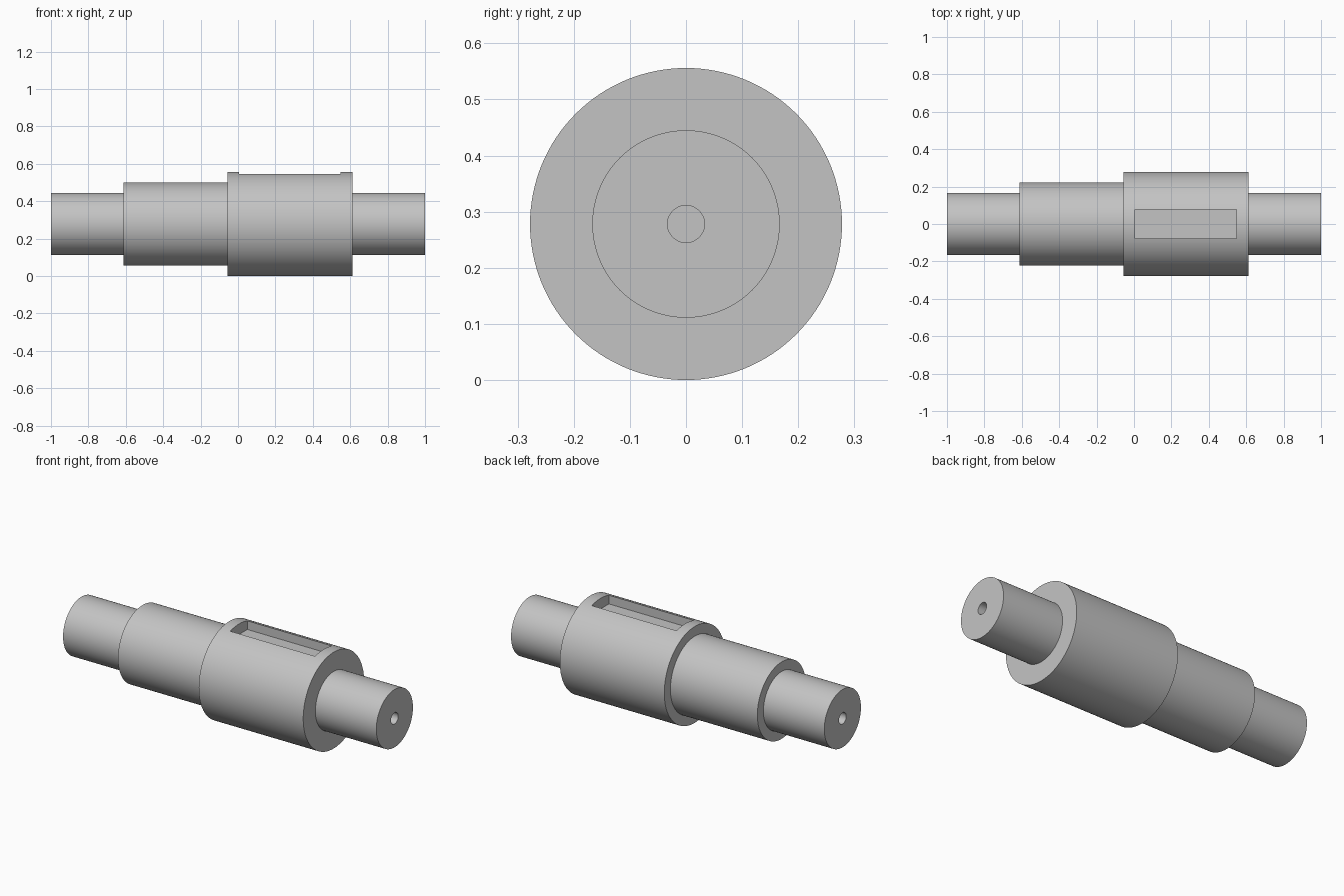
import bpy, bmesh, math
from mathutils import Vector

cube = bpy.data.objects.get("Cube")
if cube:
    bpy.data.objects.remove(cube, do_unlink=True)

AXIS_Z = 0.278
HOLE_R, HOLE_DEPTH = 0.033, 0.11
SEGMENTS = 128

steel = bpy.data.materials.new("grey_steel")
grey = (0.55, 0.55, 0.55, 1)
steel.diffuse_color = grey
steel.use_nodes = True
steel.node_tree.nodes["Principled BSDF"].inputs["Base Color"].default_value = grey


def add_object(name, bm):
    bmesh.ops.recalc_face_normals(bm, faces=bm.faces)
    mesh = bpy.data.meshes.new(name)
    bm.to_mesh(mesh)
    bm.free()
    mesh.materials.append(steel)
    obj = bpy.data.objects.new(name, mesh)
    bpy.context.collection.objects.link(obj)
    return obj


def lathe(name, profile):
    """Turn (x, radius) points around the shaft axis."""
    bm = bmesh.new()
    verts = [bm.verts.new((x, 0, AXIS_Z + r)) for x, r in profile]
    edges = [bm.edges.new(pair) for pair in zip(verts, verts[1:])]
    bmesh.ops.spin(bm, geom=verts + edges, cent=(0, 0, AXIS_Z), axis=(1, 0, 0),
                   angle=math.tau, steps=SEGMENTS, use_duplicate=False)
    bmesh.ops.remove_doubles(bm, verts=bm.verts, dist=0.0001)
    return add_object(name, bm)


def box(name, low, high):
    low, high = Vector(low), Vector(high)
    bm = bmesh.new()
    bmesh.ops.create_cube(bm, size=1)
    bmesh.ops.scale(bm, vec=high - low, verts=bm.verts)
    bmesh.ops.translate(bm, vec=(low + high) / 2, verts=bm.verts)
    return add_object(name, bm)


# Stepped shaft: (start, end, radius) of each section
sections = [(-1, -0.611, 0.167), (-0.611, -0.056, 0.222),
            (-0.056, 0.611, 0.278), (0.611, 1, 0.167)]
profile = [(-1 + HOLE_DEPTH, 0), (-1 + HOLE_DEPTH, HOLE_R), (-1, HOLE_R)]
for start, end, radius in sections:
    profile += [(start, radius), (end, radius)]
profile += [(1, HOLE_R), (1 - HOLE_DEPTH, HOLE_R), (1 - HOLE_DEPTH, 0)]
shaft = lathe("stepped_shaft", profile)

# Keyway slot in the thickest section
cutter = box("keyway_cutter", (0.005, -0.078, 0.495), (0.547, 0.078, 0.7))
cutter.hide_render = True
slot = shaft.modifiers.new("keyway", 'BOOLEAN')
slot.operation = 'DIFFERENCE'
slot.solver = 'EXACT'
slot.object = cutter

bpy.ops.object.select_all(action='DESELECT')
shaft.select_set(True)
bpy.context.view_layer.objects.active = shaft
bpy.ops.object.modifier_apply(modifier=slot.name)
bpy.data.objects.remove(cutter, do_unlink=True)
bpy.ops.object.shade_smooth_by_angle(angle=math.radians(30))
